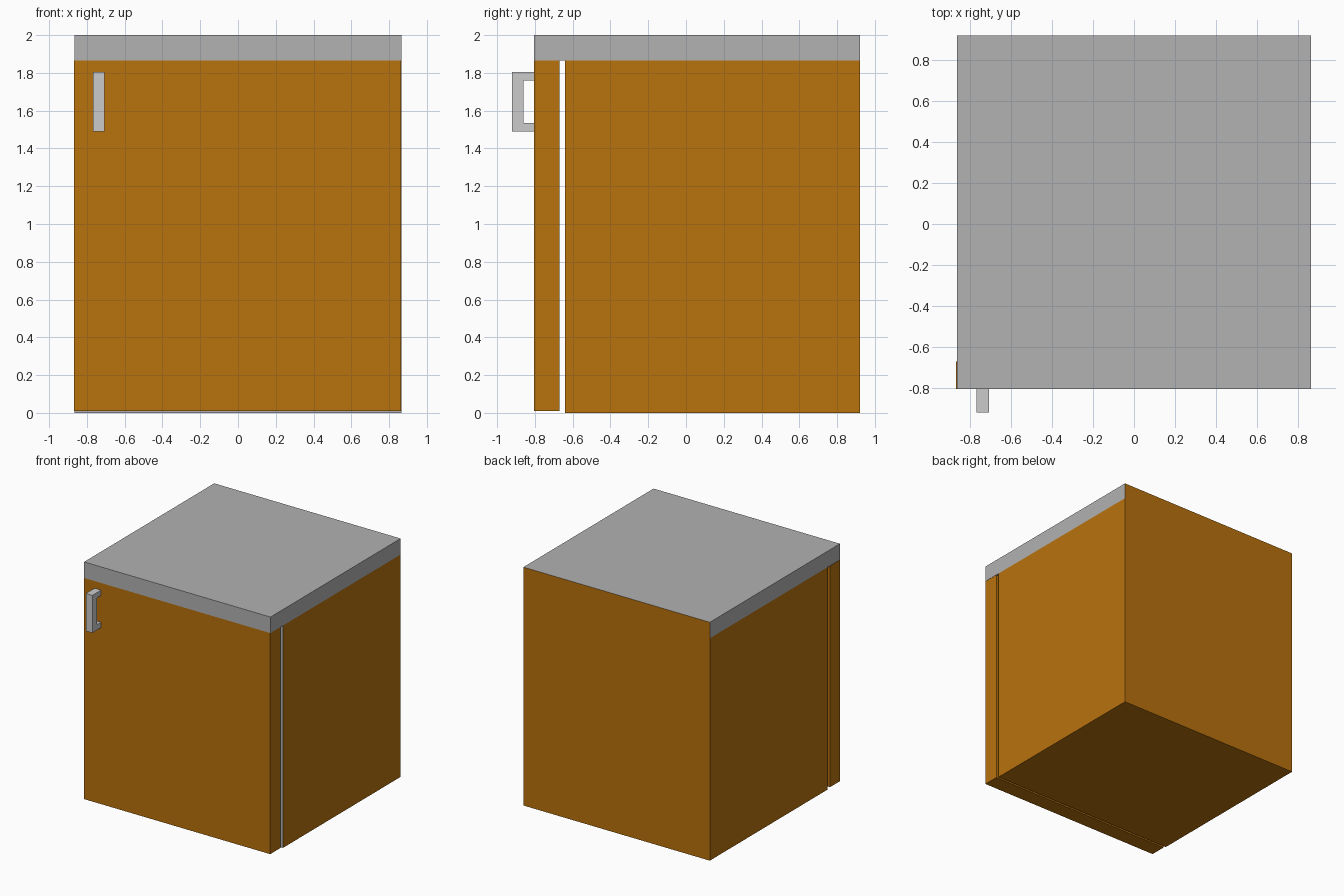
import bpy, bmesh
from mathutils import Vector

if "Cube" in bpy.data.objects:
    bpy.data.objects.remove(bpy.data.objects["Cube"])

orange = bpy.data.materials.new("orange_paint")
orange.diffuse_color = (0.48, 0.168, 0.004, 1)
orange.use_nodes = True
orange.node_tree.nodes["Principled BSDF"].inputs["Base Color"].default_value = orange.diffuse_color
grey = bpy.data.materials.new("grey_plastic")
grey.diffuse_color = (0.445, 0.445, 0.445, 1)
grey.use_nodes = True
grey.node_tree.nodes["Principled BSDF"].inputs["Base Color"].default_value = grey.diffuse_color


def add_box(bm, lo, hi):
    """Add an axis-aligned box between two corners."""
    lo, hi = Vector(lo), Vector(hi)
    verts = bmesh.ops.create_cube(bm, size=1)["verts"]
    for v in verts:
        v.co = Vector(a * b for a, b in zip(v.co, hi - lo)) + (lo + hi) / 2


def finish(bm, name, mats=()):
    bmesh.ops.recalc_face_normals(bm, faces=bm.faces)
    mesh = bpy.data.meshes.new(name)
    bm.to_mesh(mesh)
    bm.free()
    for m in mats:
        mesh.materials.append(m)
    obj = bpy.data.objects.new(name, mesh)
    bpy.context.collection.objects.link(obj)
    return obj


def facing(bm, axis):
    bm.normal_update()
    return max(bm.faces, key=lambda f: f.normal.dot(Vector(axis)))


# Cabinet: box whose front is inset and pushed in to make the compartment
bm = bmesh.new()
add_box(bm, (-0.865, -0.64, 0), (0.865, 0.92, 1.865))
front = facing(bm, (0, -1, 0))
rim = bmesh.ops.inset_region(bm, faces=[front], thickness=0.07)["faces"]
cavity = bmesh.ops.extrude_face_region(bm, geom=[front])["geom"]
inner_verts = [g for g in cavity if isinstance(g, bmesh.types.BMVert)]
bmesh.ops.translate(bm, verts=inner_verts, vec=(0, 1.49, 0))
if front.is_valid:
    bm.faces.remove(front)
for f in set(rim) | {f for v in inner_verts for f in v.link_faces}:
    f.material_index = 1
finish(bm, "cabinet", (orange, grey))

# Worktop: grey slab reaching over the door, orange at the back
bm = bmesh.new()
add_box(bm, (-0.865, -0.805, 1.865), (0.865, 0.92, 2.0))
facing(bm, (0, 1, 0)).material_index = 1
finish(bm, "worktop", (grey, orange))

# Door, standing slightly clear of the cabinet
bm = bmesh.new()
add_box(bm, (-0.868, -0.805, 0.01), (0.863, -0.67, 1.865))
finish(bm, "door", (orange,))

# Inner shelf
bm = bmesh.new()
add_box(bm, (-0.795, -0.62, 0.93), (0.795, 0.85, 0.96))
finish(bm, "shelf")

# Handle: C-shaped side profile extruded across its width
profile = [(-0.805, 1.49), (-0.92, 1.49), (-0.92, 1.805), (-0.805, 1.805),
           (-0.805, 1.76), (-0.86, 1.76), (-0.86, 1.535), (-0.805, 1.535)]
bm = bmesh.new()
face = bm.faces.new([bm.verts.new((-0.768, y, z)) for y, z in profile])
ext = bmesh.ops.extrude_face_region(bm, geom=[face])["geom"]
bmesh.ops.translate(bm, vec=(0.06, 0, 0),
                    verts=[g for g in ext if isinstance(g, bmesh.types.BMVert)])
if not any(f.is_valid and all(abs(v.co.x + 0.768) < 1e-4 for v in f.verts) for f in bm.faces):
    bm.faces.new([v for v in bm.verts if abs(v.co.x + 0.768) < 1e-4])
finish(bm, "handle")
